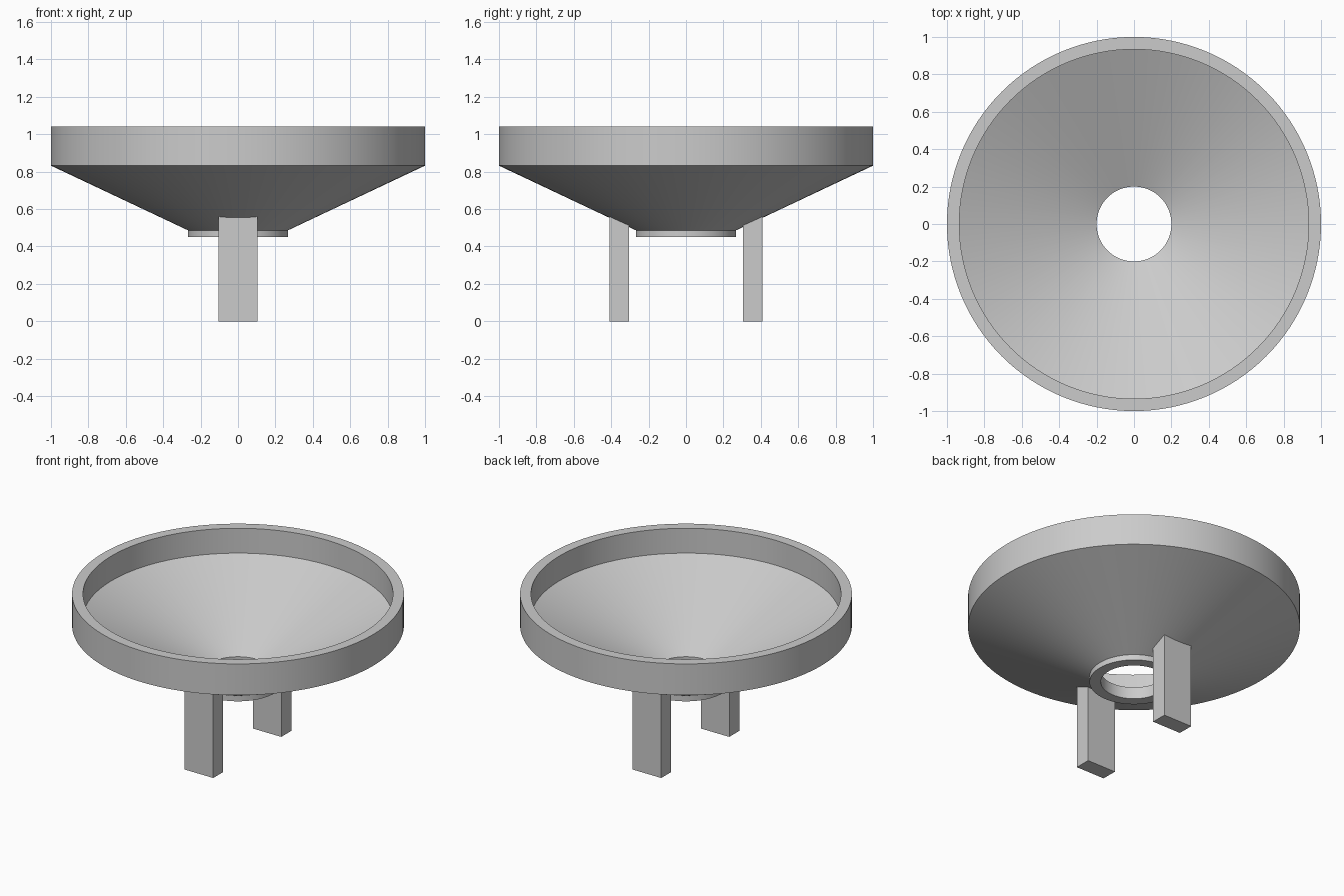
import bpy
import bmesh
import math

default = bpy.data.objects.get("Cube")
if default:
    bpy.data.objects.remove(default, do_unlink=True)

grey = bpy.data.materials.new("light_grey")
grey.use_nodes = True
color = (0.6, 0.6, 0.6, 1)
grey.diffuse_color = color
grey.node_tree.nodes["Principled BSDF"].inputs["Base Color"].default_value = color

RIM_BASE = 0.832
SLOPE = 0.472
WALL = 0.074


def cone_z(radius):
    """Height of the outer cone surface at a radius."""
    return RIM_BASE + (radius - 1) * SLOPE


def add_object(name, bm):
    bmesh.ops.recalc_face_normals(bm, faces=bm.faces)
    mesh = bpy.data.meshes.new(name)
    bm.to_mesh(mesh)
    bm.free()
    mesh.materials.append(grey)
    obj = bpy.data.objects.new(name, mesh)
    bpy.context.collection.objects.link(obj)
    return obj


# Funnel: closed wall section spun around the vertical axis
rim_r, inner_r, collar_r, hole_r = 1.0, 0.934, 0.268, 0.2
top, bottom = 1.04, 0.45
section = [
    (rim_r, top), (rim_r, RIM_BASE),
    (collar_r, cone_z(collar_r)), (collar_r, bottom),
    (hole_r, bottom), (hole_r, cone_z(hole_r) + WALL),
    (inner_r, cone_z(inner_r) + WALL), (inner_r, top),
]
bm = bmesh.new()
verts = [bm.verts.new((r, 0, z)) for r, z in section]
edges = [bm.edges.new((v, verts[i - 1])) for i, v in enumerate(verts)]
bmesh.ops.spin(bm, geom=verts + edges, cent=(0, 0, 0), axis=(0, 0, 1),
               angle=math.tau, steps=128, use_merge=True)
bmesh.ops.remove_doubles(bm, verts=bm.verts, dist=0.0001)
funnel = add_object("funnel", bm)
bpy.ops.object.select_all(action="DESELECT")
funnel.select_set(True)
bpy.context.view_layer.objects.active = funnel
# Narrow angle keeps the rim, cone and collar edges crisp
bpy.ops.object.shade_smooth_by_angle(angle=math.radians(15))


# Legs: blocks with tops sloped to sit inside the cone wall
def add_leg(name, side):
    bm = bmesh.new()
    bmesh.ops.create_cube(bm, size=1)
    for v in bm.verts:
        y = 0.3575 + v.co.y * 0.105
        z = cone_z(y) + WALL / 2 if v.co.z > 0 else 0
        v.co = (v.co.x * 0.21, side * y, z)
    add_object(name, bm)


add_leg("front_leg", -1)
add_leg("back_leg", 1)
